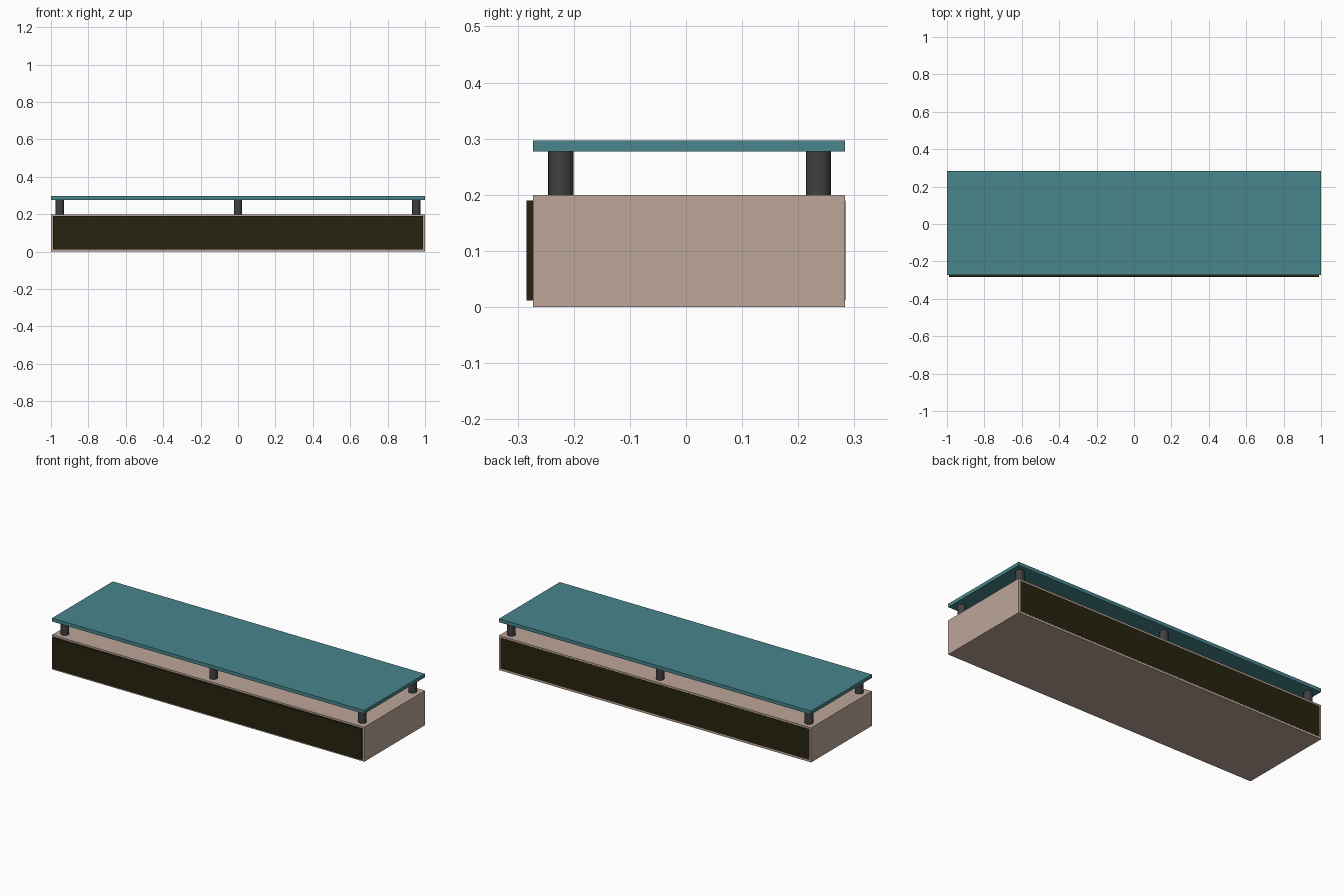
import bpy

cube = bpy.data.objects.get("Cube")
if cube:
    bpy.data.objects.remove(cube, do_unlink=True)


def material(name, rgb):
    mat = bpy.data.materials.new(name)
    mat.use_nodes = True
    mat.diffuse_color = (*rgb, 1)
    mat.node_tree.nodes["Principled BSDF"].inputs["Base Color"].default_value = (*rgb, 1)
    return mat


def box(name, x, y, z, mat):
    """Box from (min, max) ranges on each axis."""
    ranges = (x, y, z)
    bpy.ops.mesh.primitive_cube_add(size=1, location=[(a + b) / 2 for a, b in ranges])
    obj = bpy.context.object
    obj.name = name
    obj.scale = [b - a for a, b in ranges]
    bpy.ops.object.transform_apply(location=False, rotation=False, scale=True)
    obj.data.materials.append(mat)
    return obj


beige = material("beige", (0.51, 0.385, 0.32))
teal = material("teal", (0.065, 0.24, 0.265))
dark = material("dark olive", (0.019, 0.017, 0.005))
grey = material("dark grey", (0.052, 0.052, 0.052))

FRONT, BACK = -0.273, 0.283
BODY_TOP, SHELF_BOTTOM, SHELF_TOP = 0.2, 0.277, 0.297

# Cabinet body and raised top shelf
box("body", (-1, 1), (FRONT, BACK), (0, BODY_TOP), beige)
box("top_shelf", (-1, 1), (FRONT, BACK), (SHELF_BOTTOM, SHELF_TOP), teal)

# Front panel stands proud, back panel is almost flush
panel_x, panel_z = (-0.99, 0.99), (0.012, 0.19)
box("front_panel", panel_x, (-0.284, FRONT), panel_z, dark)
box("back_panel", panel_x, (BACK - 0.008, BACK + 0.001), panel_z, dark)

# Round posts carrying the shelf, in two rows of three
for row, y in (("front", -0.223), ("back", 0.236)):
    for side, x in (("right", -0.953), ("middle", 0), ("left", 0.953)):
        bpy.ops.mesh.primitive_cylinder_add(
            vertices=32, radius=0.0225, depth=SHELF_BOTTOM - BODY_TOP,
            location=(x, y, (SHELF_BOTTOM + BODY_TOP) / 2))
        post = bpy.context.object
        post.name = f"{row}_{side}_post"
        post.data.materials.append(grey)
        bpy.ops.object.shade_smooth_by_angle()
